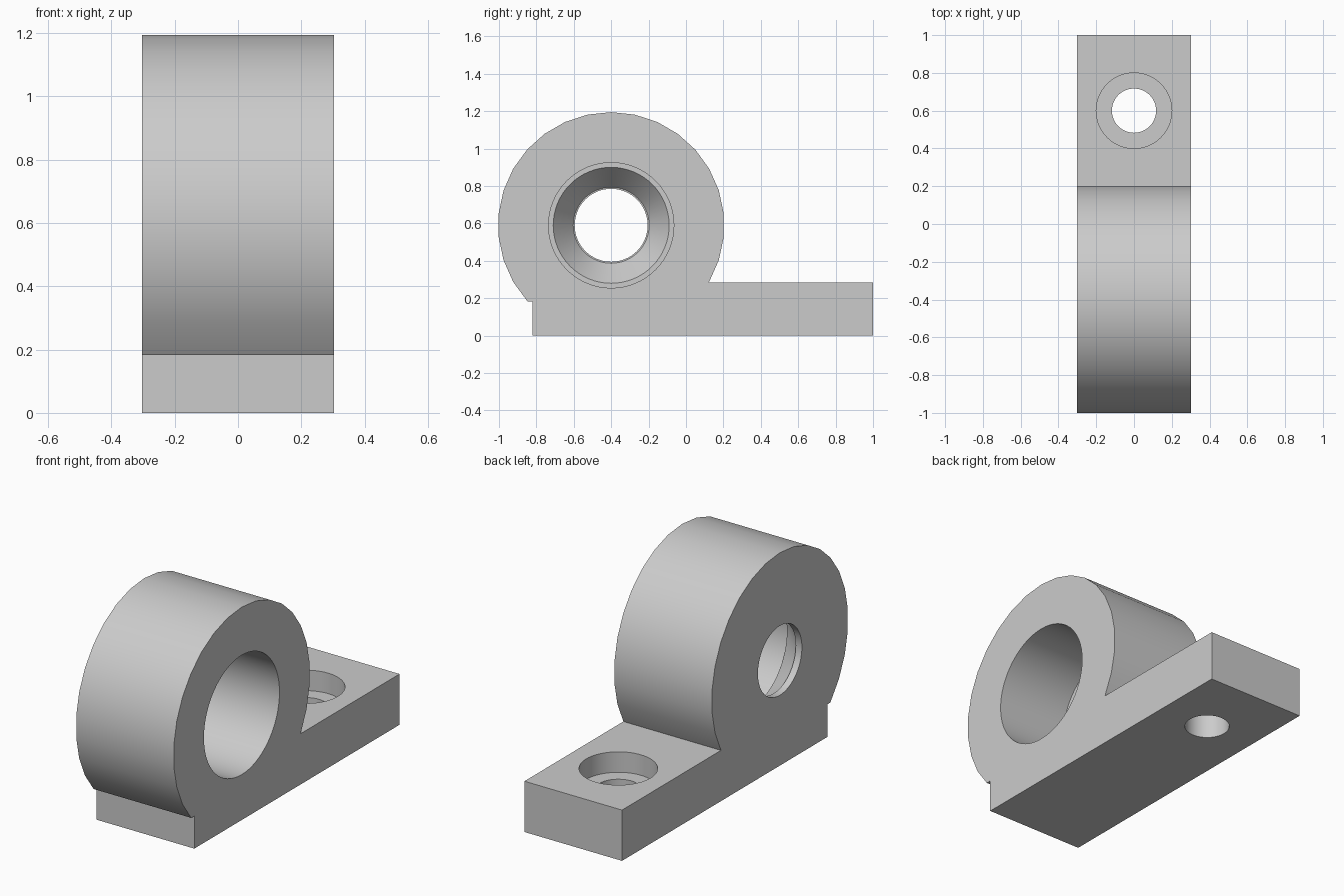
import bpy, bmesh, math
from mathutils import Matrix

if "Cube" in bpy.data.objects:
    bpy.data.objects.remove(bpy.data.objects["Cube"])

HALF_WIDTH = 0.303
HUB_Y, HUB_Z, HUB_R = -0.4, 0.59, 0.605
PLATE_TOP, STEP_Z, STEP_Y = 0.285, 0.183, -0.82
HUB_SIDES, HOLE_SIDES = 30, 64

grey = bpy.data.materials.new("light grey metal")
grey.use_nodes = True
colour = (0.6, 0.6, 0.6, 1)
grey.diffuse_color = colour
grey.node_tree.nodes["Principled BSDF"].inputs["Base Color"].default_value = colour


def make_object(name, bm):
    bmesh.ops.recalc_face_normals(bm, faces=bm.faces)
    mesh = bpy.data.meshes.new(name)
    bm.to_mesh(mesh)
    bm.free()
    mesh.materials.append(grey)
    obj = bpy.data.objects.new(name, mesh)
    bpy.context.collection.objects.link(obj)
    return obj


def lathe(name, profile, matrix):
    """Closed solid turned about local z from (radius, height) pairs."""
    bm = bmesh.new()
    rings = []
    for r, h in profile:
        rings.append([bm.verts.new((r * math.cos(a), r * math.sin(a), h))
                      for a in (math.tau * i / HOLE_SIDES for i in range(HOLE_SIDES))])
    for low, high in zip(rings, rings[1:]):
        for i in range(HOLE_SIDES):
            j = (i + 1) % HOLE_SIDES
            bm.faces.new((low[i], low[j], high[j], high[i]))
    bm.faces.new(rings[0])
    bm.faces.new(rings[-1])
    bm.transform(matrix)
    return make_object(name, bm)


# Side outline: round hub blending into a flat foot
def hub_angle(z):
    return math.asin((z - HUB_Z) / HUB_R)


step = math.tau / HUB_SIDES
start, end = hub_angle(PLATE_TOP), math.pi - hub_angle(STEP_Z)
angles = [math.pi / 2 + step * k for k in range(-HUB_SIDES // 2, HUB_SIDES // 2 + 1)]
angles = [start] + [a for a in angles if start + 0.03 < a < end - 0.03] + [end]
outline = [(HUB_Y + HUB_R * math.cos(a), HUB_Z + HUB_R * math.sin(a)) for a in angles]
outline += [(STEP_Y, STEP_Z), (STEP_Y, 0), (1, 0), (1, PLATE_TOP)]

bm = bmesh.new()
side = bm.faces.new([bm.verts.new((-HALF_WIDTH, y, z)) for y, z in outline])
extruded = bmesh.ops.extrude_face_region(bm, geom=[side])["geom"]
bmesh.ops.translate(bm, vec=(2 * HALF_WIDTH, 0, 0),
                    verts=[v for v in extruded if isinstance(v, bmesh.types.BMVert)])
body = make_object("bearing_bracket", bm)

# Hub bore: narrow lip, cone, shoulder and wide bore opening towards +x
bore = lathe("bore_cutter",
             [(0.195, -0.4), (0.195, -0.265), (0.203, -0.265), (0.31, -0.13),
              (0.335, -0.13), (0.335, 0.4)],
             Matrix.Translation((0, HUB_Y, HUB_Z)) @ Matrix.Rotation(math.pi / 2, 4, "Y"))

# Counterbored screw hole in the foot
screw = lathe("screw_hole_cutter",
              [(0.117, -0.1), (0.117, 0.17), (0.2, 0.17), (0.2, 0.4)],
              Matrix.Translation((0, 0.6, 0)))

bpy.context.view_layer.objects.active = body
body.select_set(True)
for cutter in (bore, screw):
    cutter.hide_render = True
    mod = body.modifiers.new(cutter.name, "BOOLEAN")
    mod.operation = "DIFFERENCE"
    mod.solver = "EXACT"
    mod.object = cutter
    bpy.ops.object.modifier_apply(modifier=mod.name)
    bpy.data.objects.remove(cutter)

bpy.ops.object.shade_smooth_by_angle(angle=math.radians(25))
